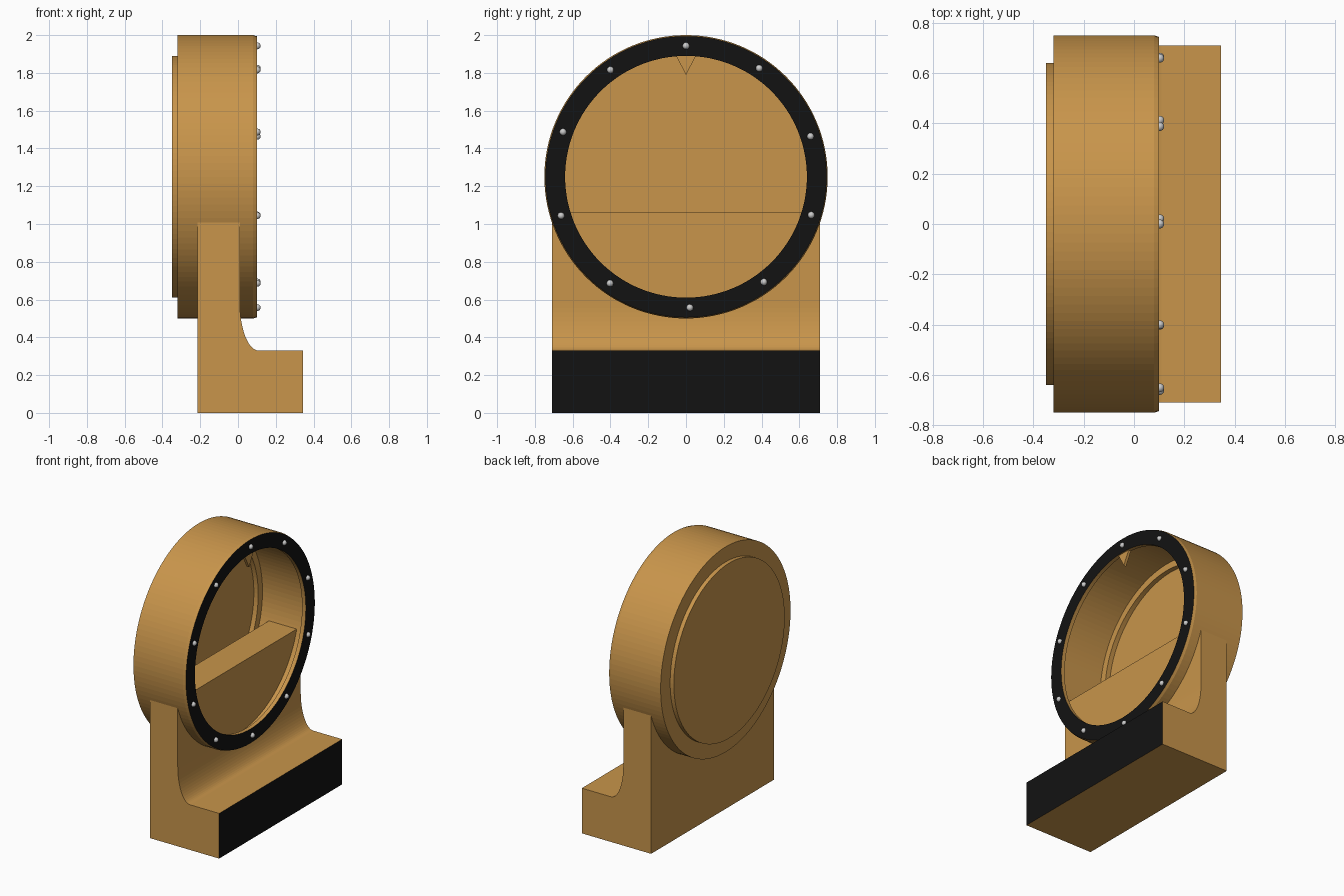
import bpy, bmesh
from math import sin, cos, pi, radians

if "Cube" in bpy.data.objects:
    bpy.data.objects.remove(bpy.data.objects["Cube"])

CZ = 1.25      # height of the ring axis
SEG = 128


def material(name, color):
    m = bpy.data.materials.new(name)
    m.diffuse_color = color
    m.use_nodes = True
    m.node_tree.nodes["Principled BSDF"].inputs["Base Color"].default_value = m.diffuse_color
    return m


wood = material("wood", (0.58, 0.30, 0.07, 1))
black = material("black", (0.006, 0.006, 0.006, 1))


def finish(name, bm, mats, black_test=None):
    bmesh.ops.recalc_face_normals(bm, faces=bm.faces)
    bm.normal_update()
    if black_test:
        for f in bm.faces:
            if f.normal.x > 0.99 and black_test(f.calc_center_median()):
                f.material_index = 1
    me = bpy.data.meshes.new(name)
    bm.to_mesh(me)
    bm.free()
    for m in mats:
        me.materials.append(m)
    ob = bpy.data.objects.new(name, me)
    bpy.context.collection.objects.link(ob)
    return ob


def revolve(name, profile, black_test=None):
    """Spin a closed (x, radius) profile around the ring axis."""
    bm = bmesh.new()
    rings = []
    for i in range(SEG):
        a = 2 * pi * i / SEG
        rings.append([bm.verts.new((x, r * sin(a), CZ + r * cos(a))) for x, r in profile])
    n = len(profile)
    for i in range(SEG):
        p, q = rings[i], rings[(i + 1) % SEG]
        for j in range(n):
            k = (j + 1) % n
            bm.faces.new((p[j], p[k], q[k], q[j]))
    return finish(name, bm, [wood, black], black_test)


def extrude(name, points, axis_points, mats, black_test=None):
    """Bridge one outline between two planes; axis_points maps (p, side) to xyz."""
    bm = bmesh.new()
    a = [bm.verts.new(axis_points(p, -1)) for p in points]
    b = [bm.verts.new(axis_points(p, 1)) for p in points]
    bm.faces.new(a)
    bm.faces.new(b[::-1])
    for i in range(len(points)):
        j = (i + 1) % len(points)
        bm.faces.new((a[i], b[i], b[j], a[j]))
    return finish(name, bm, mats, black_test)


# hollow round case with front lip and rear flange
revolve("round_case", [(-.32, .64), (-.32, .75), (.08, .75), (.10, .744), (.10, .64),
                       (.07, .64), (.07, .69), (-.285, .69), (-.285, .64)],
        lambda c: c.x > 0.09)

# back plate closing the case
bm = bmesh.new()
bmesh.ops.create_cone(bm, cap_ends=True, segments=SEG, radius1=.64, radius2=.64, depth=.03)
for v in bm.verts:
    x, y, z = v.co
    v.co = (z - .335, y, CZ + x)
finish("back_plate", bm, [wood])

# stand with a curved transition into the foot
curve = [(.11 - .10 * cos(t * pi / 32), .58 - .25 * sin(t * pi / 32)) for t in range(17)]
extrude("stand", [(-.215, 0), (-.215, 1.063), (.01, 1.063)] + curve + [(.345, .33), (.345, 0)],
        lambda p, s: (p[0], .71 * s, p[1]), [wood, black], lambda c: c.x > .34)

# pointer at the top of the opening
extrude("pointer", [(-.055, 1.895), (.055, 1.895), (0, 1.79)],
        lambda p, s: (.08 + .01 * s, p[0], p[1]), [wood])

# studs around the front face
for i, deg in enumerate((0, 34, 72, 107, 143.5, 178.3, 215.5, 252.7, 290, 324.7)):
    a = radians(deg)
    bm = bmesh.new()
    bmesh.ops.create_uvsphere(bm, u_segments=16, v_segments=10, radius=.018)
    bmesh.ops.translate(bm, verts=bm.verts, vec=(.102, .693 * sin(a), CZ + .693 * cos(a)))
    for f in bm.faces:
        f.smooth = True
    finish(f"stud_{i + 1}", bm, [])
